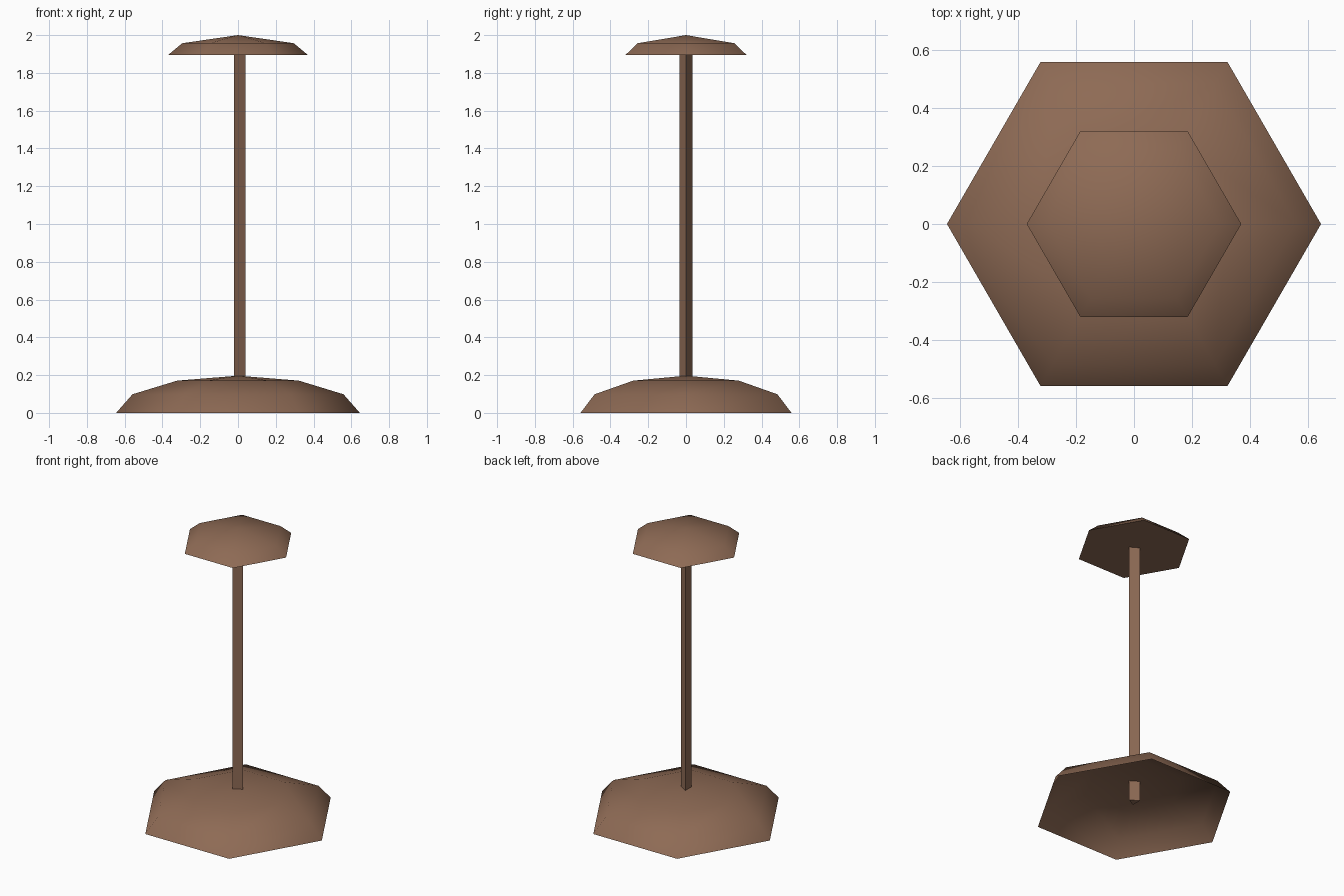
import bpy
import bmesh
from math import sin, cos, radians, tau

cube = bpy.data.objects.get("Cube")
if cube:
    bpy.data.objects.remove(cube)

COLOUR = (0.27, 0.145, 0.09, 1.0)
brown = bpy.data.materials.new("warm_brown")
brown.use_nodes = True
brown.diffuse_color = COLOUR
brown.node_tree.nodes["Principled BSDF"].inputs["Base Color"].default_value = COLOUR


def lathe(name, profile, sides, close_bottom=False, close_top=False, smooth=True):
    """Turn (radius, height) rings around z; a zero radius makes a single tip."""
    bm = bmesh.new()
    rings = []
    for r, z in profile:
        count = sides if r > 0 else 1
        rings.append([bm.verts.new((r * cos(tau * i / sides), r * sin(tau * i / sides), z))
                      for i in range(count)])
    for low, high in zip(rings, rings[1:]):
        for i in range(sides):
            j = (i + 1) % sides
            top = [high[0]] if len(high) == 1 else [high[j], high[i]]
            bm.faces.new([low[i], low[j]] + top).smooth = smooth
    if close_bottom:
        bm.faces.new(rings[0][::-1])
    if close_top:
        bm.faces.new(rings[-1])
    mesh = bpy.data.meshes.new(name)
    bm.to_mesh(mesh)
    bm.free()
    mesh.materials.append(brown)
    obj = bpy.data.objects.new(name, mesh)
    bpy.context.collection.objects.link(obj)
    return obj


# Hollow six-sided dome, a flattened half sphere open underneath
dome = [(0.645 * cos(radians(a)), 0.197 * sin(radians(a))) for a in (0, 30, 60)]
lathe("base", dome + [(0, 0.197)], 6)

# Three-sided pole, running through the dome
lathe("pole", [(0.04, 0.055), (0.04, 1.91)], 3, close_bottom=True, close_top=True, smooth=False)

# Shallow six-sided cap with a flat underside
lathe("cap", [(0.37, 1.895), (0.295, 1.957), (0, 2.0)], 6, close_bottom=True)
